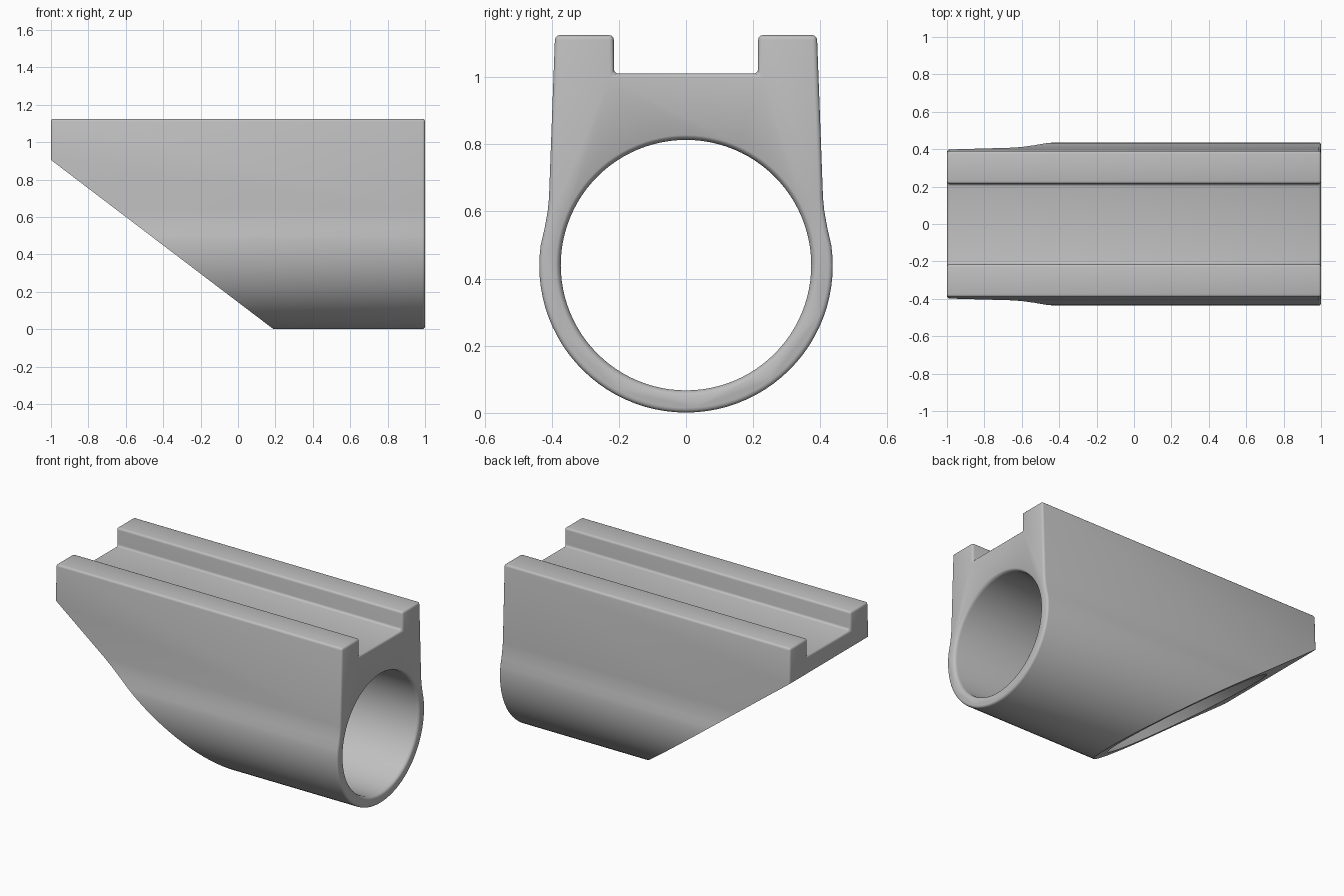
import bpy, bmesh
from math import cos, sin, radians, pi
from mathutils import Vector

cube = bpy.data.objects.get("Cube")
if cube:
    bpy.data.objects.remove(cube, do_unlink=True)

# Material
grey = bpy.data.materials.new("plain grey")
grey.use_nodes = True
grey.diffuse_color = (0.52, 0.52, 0.52, 1)
grey.node_tree.nodes["Principled BSDF"].inputs["Base Color"].default_value = (0.52, 0.52, 0.52, 1)


def make_object(name, bm):
    bmesh.ops.recalc_face_normals(bm, faces=bm.faces)
    mesh = bpy.data.meshes.new(name)
    bm.to_mesh(mesh)
    bm.free()
    mesh.materials.append(grey)
    ob = bpy.data.objects.new(name, mesh)
    bpy.context.collection.objects.link(ob)
    return ob


def prism(name, points, direction):
    bm = bmesh.new()
    face = bm.faces.new([bm.verts.new(p) for p in points])
    out = bmesh.ops.extrude_face_region(bm, geom=[face])
    moved = [v for v in out["geom"] if isinstance(v, bmesh.types.BMVert)]
    bmesh.ops.translate(bm, verts=moved, vec=Vector(direction))
    return make_object(name, bm)


def lathe_x(name, profile, centre_z, steps):
    bm = bmesh.new()
    rings = []
    for x, r in profile:
        rings.append([bm.verts.new((x, r * cos(2 * pi * i / steps), centre_z + r * sin(2 * pi * i / steps)))
                      for i in range(steps)])
    for a, b in zip(rings, rings[1:]):
        for i in range(steps):
            j = (i + 1) % steps
            bm.faces.new((a[i], a[j], b[j], b[i]))
    bm.faces.new(rings[0])
    bm.faces.new(rings[-1])
    return make_object(name, bm)


def apply_modifier(ob, mod):
    bpy.ops.object.select_all(action='DESELECT')
    bpy.context.view_layer.objects.active = ob
    ob.select_set(True)
    bpy.ops.object.modifier_apply(modifier=mod.name)


def subtract(ob, cutter):
    mod = ob.modifiers.new("cut", 'BOOLEAN')
    mod.operation = 'DIFFERENCE'
    mod.solver = 'EXACT'
    mod.object = cutter
    apply_modifier(ob, mod)
    bpy.data.objects.remove(cutter, do_unlink=True)


# Body section: round bottom, tapering sides, slotted top
radius, centre = 0.437, 0.438
half = [(0.215, 1.01), (0.215, 1.125), (0.39, 1.125), (0.408, 0.64), (0.412, 0.6), (0.421, 0.55)]
steps = 48
start = radians(8)
arc = [(radius * cos(start - (pi + 2 * start) * i / steps),
        centre + radius * sin(start - (pi + 2 * start) * i / steps)) for i in range(steps + 1)]
outline = half + arc + [(-y, z) for y, z in reversed(half)]
body = prism("tube_mount_body", [(-1, y, z) for y, z in outline], (2, 0, 0))

# Softened outer edges
bevel = body.modifiers.new("soft_edges", 'BEVEL')
bevel.width = 0.014
bevel.segments = 3
bevel.limit_method = 'ANGLE'
bevel.angle_limit = radians(40)
bevel.use_clamp_overlap = False
apply_modifier(body, bevel)

# Through bore with a rounded mouth
mouth = [(0.98, 0.373), (0.99, 0.376), (0.997, 0.382), (1.002, 0.391)]
subtract(body, lathe_x("bore_cutter", [(-1.2, 0.373)] + mouth + [(1.1, 0.391)], 0.44, 96))

# Slanted underside
wedge = [(0.428, -1, -0.181), (-1.238, -1, 1.086), (-1.238, -1, -0.181)]
subtract(body, prism("slant_cutter", wedge, (0, 2, 0)))

bpy.ops.object.select_all(action='DESELECT')
bpy.context.view_layer.objects.active = body
body.select_set(True)
bpy.ops.object.shade_smooth_by_angle(angle=radians(35))
